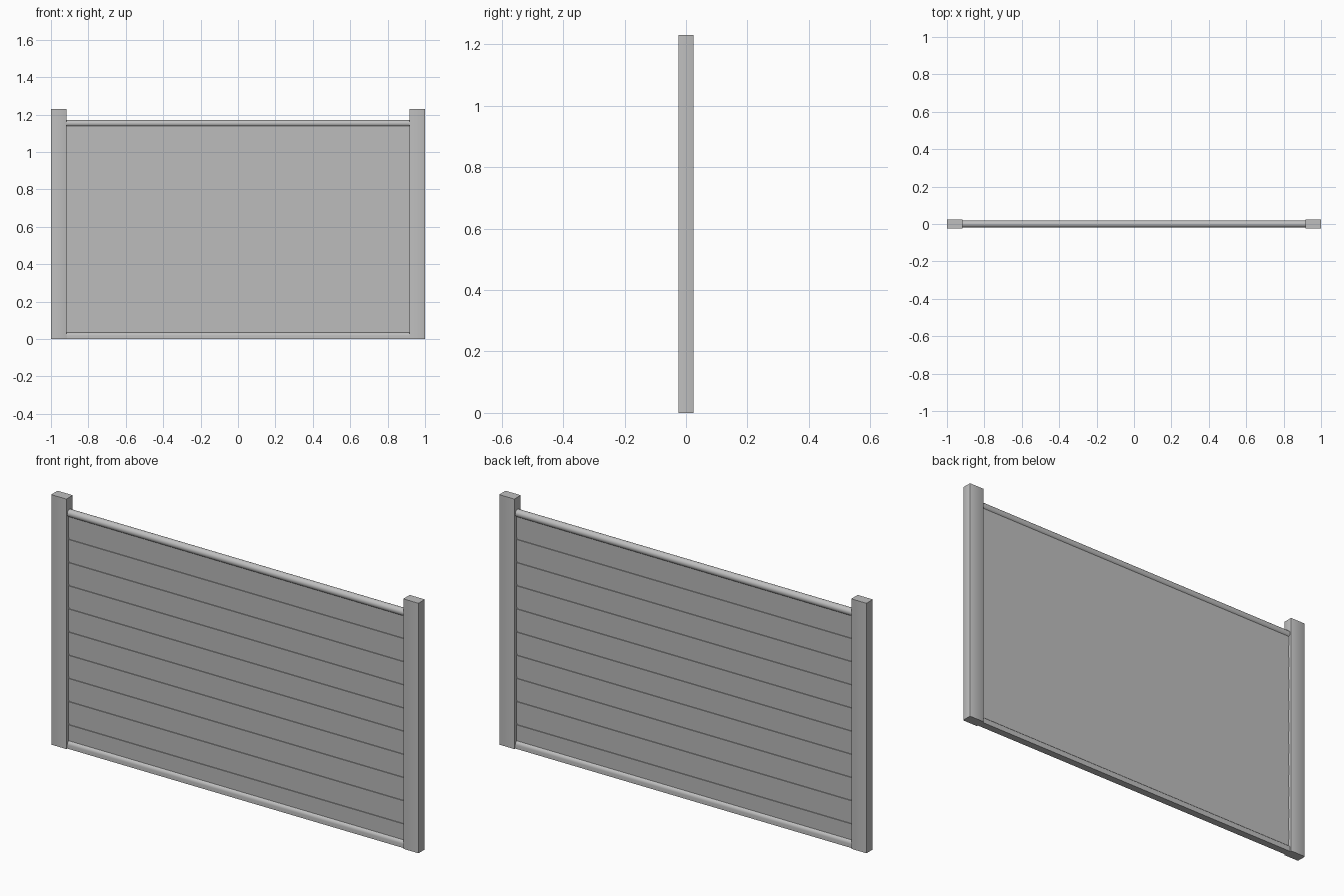
import bpy, bmesh, math

cube = bpy.data.objects.get("Cube")
if cube:
    bpy.data.objects.remove(cube, do_unlink=True)

grey = bpy.data.materials.new("plain_grey")
grey.use_nodes = True
colour = (0.52, 0.52, 0.52, 1)
grey.diffuse_color = colour
grey.node_tree.nodes["Principled BSDF"].inputs["Base Color"].default_value = colour

SPAN = 0.92      # half length of the infill, just inside the posts
BOARDS = 10
PITCH = 0.114


def finish(name, bm, smooth):
    """Turn a bmesh into a named grey object."""
    bmesh.ops.recalc_face_normals(bm, faces=bm.faces)
    mesh = bpy.data.meshes.new(name)
    bm.to_mesh(mesh)
    bm.free()
    mesh.materials.append(grey)
    obj = bpy.data.objects.new(name, mesh)
    bpy.context.collection.objects.link(obj)
    if smooth:
        bpy.ops.object.select_all(action="DESELECT")
        obj.select_set(True)
        bpy.context.view_layer.objects.active = obj
        bpy.ops.object.shade_smooth_by_angle(angle=math.radians(40))
    return obj


def extrude_profile(name, profile, half, axis="x", smooth=False):
    """Sweep a closed (y, z) profile along x."""
    bm = bmesh.new()
    face = bm.faces.new([bm.verts.new((-half, y, z)) for y, z in profile])
    moved = bmesh.ops.extrude_face_region(bm, geom=[face], use_keep_orig=True)
    verts = [g for g in moved["geom"] if isinstance(g, bmesh.types.BMVert)]
    bmesh.ops.translate(bm, verts=verts, vec=(2 * half, 0, 0))
    return finish(name, bm, smooth)


# End posts with softened upright edges
for side, name in ((1, "left_post"), (-1, "right_post")):
    bm = bmesh.new()
    bmesh.ops.create_cube(bm, size=1)
    bmesh.ops.scale(bm, verts=bm.verts, vec=(0.083, 0.05, 1.23))
    bmesh.ops.translate(bm, verts=bm.verts, vec=(side * 0.9585, 0, 0.615))
    upright = [e for e in bm.edges if abs(e.verts[0].co.z - e.verts[1].co.z) > 1]
    bmesh.ops.bevel(bm, geom=upright, offset=0.003, segments=2, profile=0.5,
                    affect="EDGES")
    finish(name, bm, True)

# Sloped boards, each with a narrow ledge along its upper edge
for i in range(BOARDS):
    z = i * PITCH
    extrude_profile("board_%02d" % (i + 1),
                    [(-0.006, z), (0.006, z), (0.01, z + PITCH), (-0.01, z + PITCH)],
                    SPAN)

# Round top rail
ring = [2 * math.pi * k / 20 for k in range(20)]
extrude_profile("top_rail",
                [(0.018 * math.cos(a), 1.153 + 0.018 * math.sin(a)) for a in ring],
                SPAN, smooth=True)

# Domed bottom rail with a flat underside
arch = [math.pi * k / 12 for k in range(13)]
extrude_profile("bottom_rail",
                [(0.018 * math.cos(a), 0.018 + 0.018 * math.sin(a)) for a in arch]
                + [(-0.018, 0), (0.018, 0)],
                SPAN, smooth=True)
